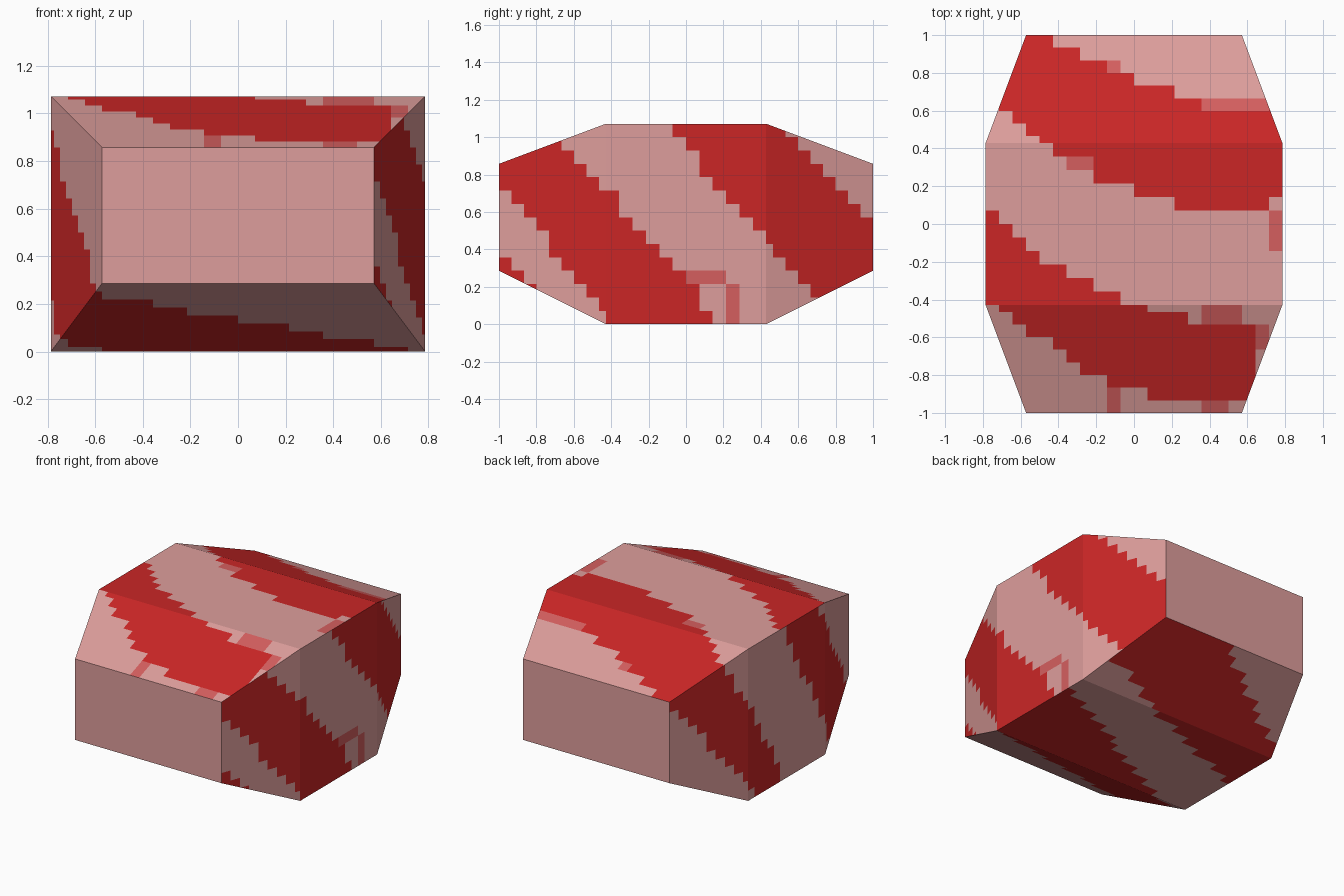
import bpy, bmesh, math
from mathutils import Vector

if "Cube" in bpy.data.objects:
    bpy.data.objects.remove(bpy.data.objects["Cube"])

U = 1 / 14  # the pattern is made of square cells this size


def material(name, rgb):
    m = bpy.data.materials.new(name)
    m.diffuse_color = (*[((c / 255 + 0.055) / 1.055) ** 2.4 for c in rgb], 1)
    m.use_nodes = True
    m.node_tree.nodes["Principled BSDF"].inputs["Base Color"].default_value = m.diffuse_color
    return m


# Red stripes per side: front limit (offset, slope) and back limit (offset, slope).
# Limits are y values along x on top and bottom, along z on the left and right.
STRIPES = {
    "top": [(.17, -.36, .76, -.36), (-.88, -.36, -.43, -.36)],
    "bottom": [(-.7, .36, -.13, .54), (.34, .43, .95, .6)],
    "right": [(-.4, -.78, .2, -.87), (.8, -.85, 1.45, -.9), (-2, 0, -.65, -.95)],
    "left": [(-1.15, .78, -.55, .56), (.02, .59, .33, .8)],
}
BEND = {"top": .38}  # the top stripes curve

# Half-tone patches: (u min, u max, y min, y max)
PATCHES = {
    "top": [(-.15, -.07, .8, .87), (.35, .72, .6, .67), (-.36, -.21, .26, .34), (.71, .79, -.15, .1),
            (.35, .57, -.53, -.43), (.64, .71, -.67, -.53), (-.14, -.07, -1, -.86), (.35, .5, -1, -.93)],
    "right": [(0, .2, .21, .29), (.2, .28, 0, .2)],
}

# Cell borders along y: plain cells in the middle, foreshortened ones on the slopes
YL = sorted([k * U for k in range(-6, 7)] + [s * (1 - .0669 * k) for s in (-1, 1) for k in range(9)])


def tone(side, u, y):
    """Material index of the pattern cell that holds (u, y)."""
    u = (math.floor(u / U) + .5) * U
    y = next(((a + b) / 2 for a, b in zip(YL, YL[1:]) if a <= y <= b), y)
    if any(a < u < b and c < y < d for a, b, c, d in PATCHES.get(side, [])):
        return 2
    if side == "top" and u > .64 and y < 0:  # the front top stripe stops short of the right edge
        return 0
    v = y - BEND.get(side, 0) * u * u
    return int(any(a + b * u < v < c + d * u for a, b, c, d in STRIPES[side]))


# Body: four rectangular sections along y, small at both ends
bm = bmesh.new()
rings = []
for y, w, z0, z1 in ((-14, 8, 4, 12), (-6, 11, 0, 15), (6, 11, 0, 15), (14, 8, 4, 12)):
    rings.append([bm.verts.new((x * U, y * U, z * U)) for x, z in ((-w, z0), (w, z0), (w, z1), (-w, z1))])
for a, b in zip(rings, rings[1:]):
    for i in range(4):
        j = (i + 1) % 4
        bm.faces.new((a[i], a[j], b[j], b[i]))
bm.faces.new(rings[0])
bm.faces.new(rings[-1])
bmesh.ops.recalc_face_normals(bm, faces=bm.faces)

# Cut the skin into pattern cells
cuts = [((x * U, 0, 0), (1, 0, 0)) for x in range(-10, 11)]
cuts += [((0, y, 0), (0, 1, 0)) for y in YL[1:-1]]
cuts += [((0, 0, z * U), (0, 0, 1)) for z in range(1, 15)]
for co, no in cuts:
    bmesh.ops.bisect_plane(bm, geom=bm.verts[:] + bm.edges[:] + bm.faces[:], dist=1e-4,
                           plane_co=Vector(co), plane_no=Vector(no))

# Colour the cells; the two ends stay plain
for f in bm.faces:
    n, c = f.normal, f.calc_center_median()
    if abs(n.y) > .9:
        continue
    if abs(n.z) > abs(n.x):
        f.material_index = tone("top" if n.z > 0 else "bottom", c.x, c.y)
    else:
        f.material_index = tone("right" if n.x > 0 else "left", c.z, c.y)

mesh = bpy.data.meshes.new("striped_block")
bm.to_mesh(mesh)
bm.free()
for name, rgb in (("pale pink", (222, 158, 156)), ("strong red", (203, 38, 38)), ("soft red", (213, 95, 95))):
    mesh.materials.append(material(name, rgb))
bpy.context.collection.objects.link(bpy.data.objects.new("striped_block", mesh))
